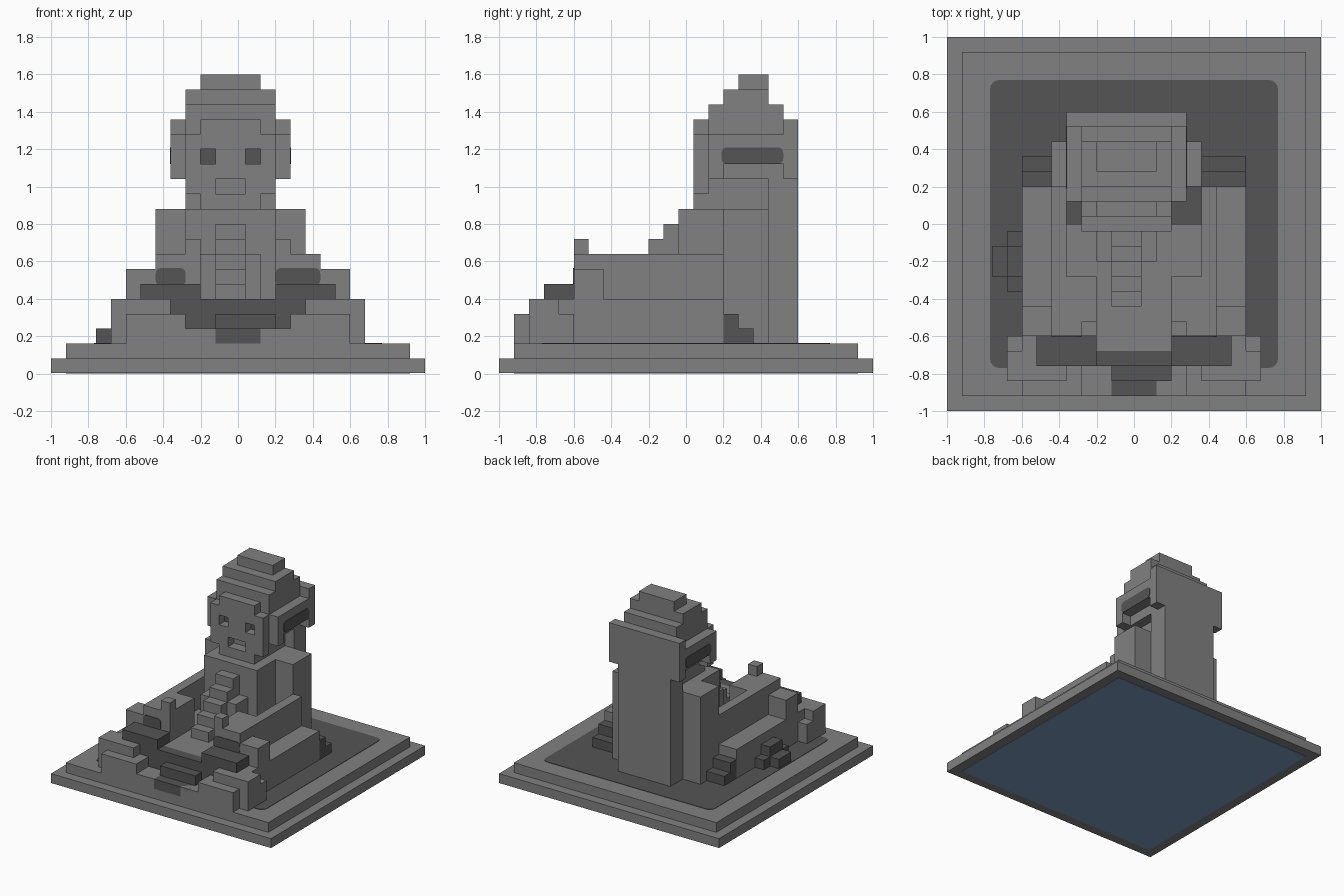
import bpy
import bmesh

CELL = 0.08

cube = bpy.data.objects.get("Cube")
if cube:
    bpy.data.objects.remove(cube, do_unlink=True)


def make_material(name, color):
    mat = bpy.data.materials.new(name)
    mat.use_nodes = True
    mat.diffuse_color = color
    shader = next(n for n in mat.node_tree.nodes if n.type == "BSDF_PRINCIPLED")
    shader.inputs["Base Color"].default_value = color
    return mat


stone = make_material("grey_stone", (.22, .22, .22, 1))
dark = make_material("dark_stone", (.09, .09, .09, 1))
blue = make_material("blue_underside", (.2, .33, .51, 1))


def add_box(bm, low, high):
    result = bmesh.ops.create_cube(bm, size=1)
    for vert in result["verts"]:
        for axis in range(3):
            vert.co[axis] = high[axis] if vert.co[axis] > 0 else low[axis]


def finish(name, bm, material):
    mesh = bpy.data.meshes.new(name)
    bm.to_mesh(mesh)
    bm.free()
    mesh.materials.append(material)
    obj = bpy.data.objects.new(name, mesh)
    bpy.context.collection.objects.link(obj)
    return obj


def raw(name, low, high, material=stone):
    bm = bmesh.new()
    add_box(bm, low, high)
    return finish(name, bm, material)


def blocks(name, *boxes, material=stone, mirror=False):
    """Boxes in cells as x, x, y, y, z, z; x and y lie half a cell off centre."""
    bm = bmesh.new()
    for x, xx, y, yy, z, zz in boxes:
        spans = [(x, xx)] + ([(-xx - 1, -x - 1)] if mirror else [])
        for left, right in spans:
            low = [(left + .5) * CELL, (y + .5) * CELL, z * CELL]
            high = [(right + .5) * CELL, (yy + .5) * CELL, zz * CELL]
            add_box(bm, low, high)
    return finish(name, bm, material)


def rounded_plate(name, low, high, axis, radius):
    """Thin dark plate with the corners across one axis rounded."""
    bm = bmesh.new()
    add_box(bm, low, high)
    edges = [e for e in bm.edges
             if abs((e.verts[0].co - e.verts[1].co)[axis]) > .001
             and all(abs((e.verts[0].co - e.verts[1].co)[a]) < .001
                     for a in range(3) if a != axis)]
    bmesh.ops.bevel(bm, geom=edges, offset=radius, segments=4, profile=.5,
                    affect="EDGES")
    return finish(name, bm, dark)


# Stepped base, blue underside and dark courtyard floor
raw("underside", (-.92, -.92, 0), (.92, .92, .004), blue)
raw("base_lower", (-1, -1, .003), (1, 1, CELL))
blocks("base_upper", (-12, 11, -12, 11, 1, 2))
rounded_plate("courtyard_floor", (-.77, -.77, .158), (.77, .77, .163), 2, .05)

# Back pillar with its wider top
blocks("back_pillar", (-4, 2, 5, 7, 2, 13))
blocks("back_pillar_top", (-5, 3, 6, 7, 13, 17))

# Torso, shoulders and neck
blocks("shoulders", (-6, 4, 2, 5, 2, 11))
blocks("chest", (-4, 2, -1, 2, 2, 11))
blocks("belly", (-3, 1, -3, -1, 2, 8))
blocks("neck", (-3, 1, 0, 5, 11, 12), (-3, 1, 1, 5, 12, 13))

# Stepped beard running down the front
bm = bmesh.new()
for step in range(5):
    front = (-step - 1.5) * CELL
    add_box(bm, (-.12, front, .4), (.04, front + CELL, (10 - step) * CELL))
finish("stepped_beard", bm, stone)

# Head and stepped crown
blocks("head", (-4, 2, 1, 6, 13, 17))
blocks("crown", (-4, 2, 1, 6, 17, 18), (-4, 2, 2, 5, 18, 19),
       (-3, 1, 3, 5, 19, 20))

# Face layer, top row first: gaps are eye sockets and mouth
face_rows = [" #### ", "######", "#o##o#", "######", "##  ##"]
bm = bmesh.new()
eyes = bmesh.new()
for row, cells in enumerate(face_rows):
    for column, kind in enumerate(cells):
        x = (column - 3.5) * CELL
        z = (16 - row) * CELL
        if kind == "#":
            add_box(bm, (x, .04, z), (x + CELL, .12, z + CELL))
        elif kind == "o":
            add_box(eyes, (x, .113, z), (x + CELL, .12, z + CELL))
bmesh.ops.remove_doubles(bm, verts=bm.verts, dist=.0001)
inner = [f for f in bm.faces if any(
    f is not g and (f.calc_center_median() - g.calc_center_median()).length < .001
    for g in bm.faces)]
bmesh.ops.delete(bm, geom=inner, context="FACES_ONLY")
finish("face", bm, stone)
finish("eye_sockets", eyes, dark)

# Side headdress panels with dark slots
blocks("headdress_sides", (2, 3, 1, 6, 14, 16), (2, 3, 1, 2, 13, 14),
       (-5, -4, 1, 6, 14, 16), (-5, -4, 1, 2, 13, 14))
for name, x in (("left_slot", .28), ("right_slot", -.36)):
    rounded_plate(name, (x - .004, .19, 1.12), (x + .004, .52, 1.21), 0, .03)

# Arms: tall inner walls, low outer walls, raised ends
blocks("inner_arms", (4, 5, -4, 2, 2, 8), (3, 5, -8, -4, 2, 8), mirror=True)
blocks("outer_arms", (5, 7, -8, 2, 2, 5), (5, 7, -8, -6, 5, 7), mirror=True)
blocks("knee_posts", (2, 3, -8, -7, 2, 9), (2, 3, -7, -4, 2, 8), mirror=True)

# Lap terrace with dark front wall
raw("lap", (-.36, -.68, .16), (.36, 0, .4))
raw("lap_front", (-.36, -.76, .16), (.36, -.68, .4), dark)
blocks("front_bars", (2, 6, -10, -8, 5, 6), material=dark, mirror=True)
for name, x, xx in (("left_arm_panel", .2, .44), ("right_arm_panel", -.44, -.28)):
    rounded_plate(name, (x, -.605, .47), (xx, -.598, .565), 1, .03)

# Front feet and central dark steps
blocks("feet", (4, 8, -11, -9, 2, 5), (4, 7, -9, -8, 2, 5),
       (7, 8, -9, -8, 2, 4), (4, 7, -12, -11, 2, 4), (3, 4, -12, -10, 2, 4),
       (1, 3, -12, -10, 2, 3), mirror=True)
blocks("entrance_steps", (-2, 1, -12, -11, 2, 3), (-2, 1, -11, -10, 2, 4),
       (1, 2, -11, -10, 2, 4), (1, 2, -12, -11, 2, 3), material=dark)

# Dark rubble beside the arms
blocks("rear_rubble", (4, 7, 2, 3, 2, 4), (4, 7, 3, 4, 2, 3),
       material=dark, mirror=True)
blocks("side_rubble", (-9, -8, -5, -1, 2, 3), (-9, -8, -4, -2, 3, 4),
       (-10, -9, -4, -2, 2, 3), material=dark)
